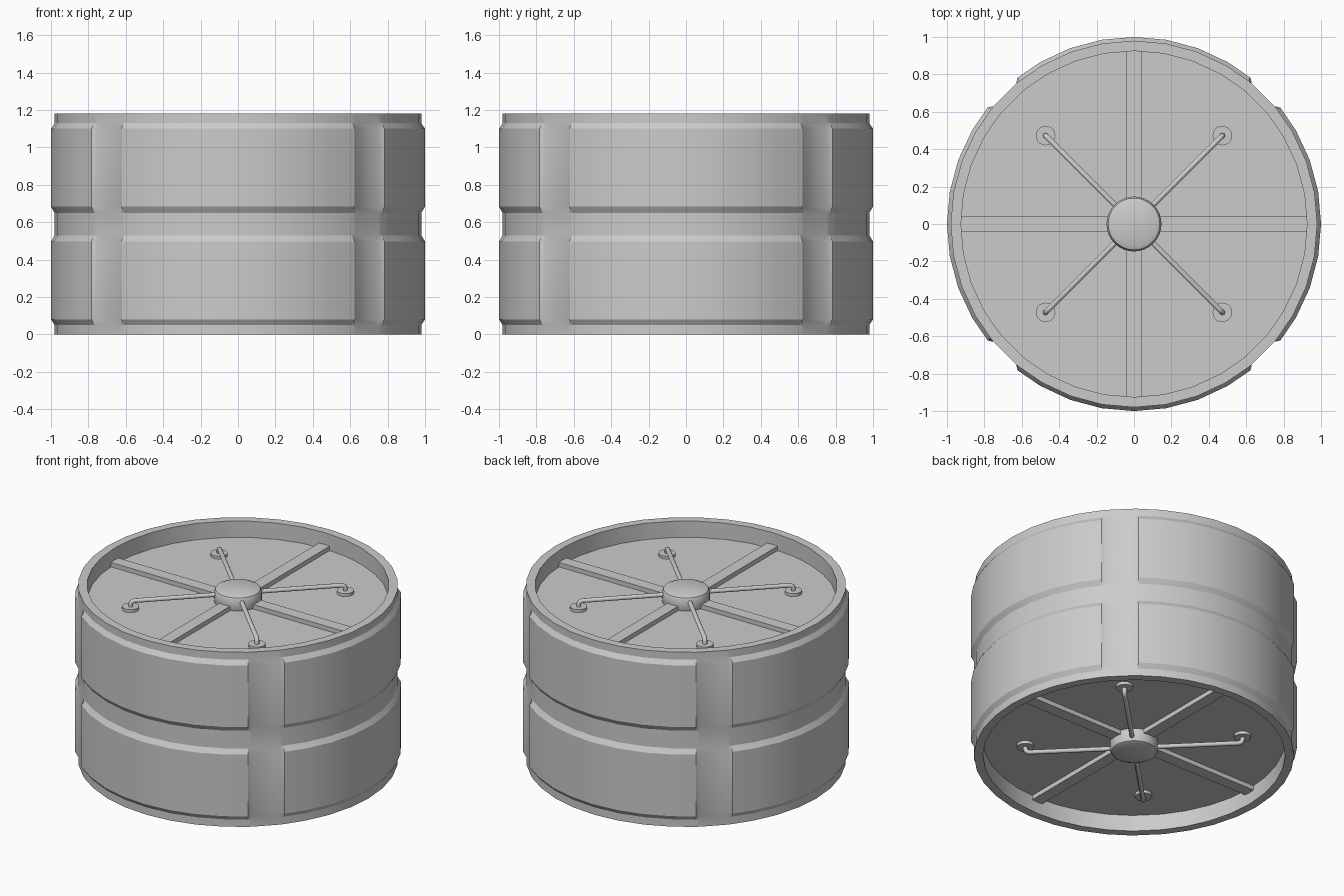
import bpy, bmesh
from math import radians, cos, sin, pi

if "Cube" in bpy.data.objects:
    bpy.data.objects.remove(bpy.data.objects["Cube"])

MID = 0.59      # symmetry plane height
R = 0.98        # base radius


def finish(name, bm, mirror=True, angle=25):
    bmesh.ops.recalc_face_normals(bm, faces=bm.faces)
    me = bpy.data.meshes.new(name)
    bm.to_mesh(me)
    bm.free()
    ob = bpy.data.objects.new(name, me)
    bpy.context.collection.objects.link(ob)
    ob.location.z = MID
    bpy.ops.object.select_all(action='DESELECT')
    bpy.context.view_layer.objects.active = ob
    ob.select_set(True)
    bpy.ops.object.shade_smooth_by_angle(angle=radians(angle))
    if mirror:
        m = ob.modifiers.new("both_ends", 'MIRROR')
        m.use_axis = (False, False, True)
        m.use_mirror_merge = False
    return ob


def lathe(bm, profile, n=32, cx=0, cy=0):
    rings = [[bm.verts.new((cx + r * cos(2 * pi * i / n), cy + r * sin(2 * pi * i / n), z - MID))
              for i in range(n)] for r, z in profile]
    for a, b in zip(rings, rings[1:]):
        for i in range(n):
            j = (i + 1) % n
            bm.faces.new((a[i], a[j], b[j], b[i]))
    bm.faces.new(rings[0])
    bm.faces.new(rings[-1])


# Drum body: raised panels on the sides, recessed lids at both ends
half = [(0.925, 1.07, 0), (0.925, 1.18, 0), (R, 1.18, 0), (R, 1.13, 0),
        (1.0, 1.10, 1), (1.0, 0.683, 1), (R, 0.65, 0)]
profile = half + [(r, 2 * MID - z, p) for r, z, p in reversed(half)]
panel = [-38.5, -30, -20, -10, 0, 10, 20, 30, 38.5]
columns = []
for q in range(4):
    columns += [(q * 90 + a, True) for a in panel]
    columns += [(q * 90 + a, False) for a in (40, 50)]
bm = bmesh.new()
rings = []
for r, z, raised in profile:
    rings.append([bm.verts.new((rr * cos(radians(a)), rr * sin(radians(a)), z - MID))
                  for a, on in columns for rr in [r if (on or not raised) else R]])
n = len(columns)
for a, b in zip(rings, rings[1:]):
    for i in range(n):
        j = (i + 1) % n
        bm.faces.new((a[i], a[j], b[j], b[i]))
bm.faces.new(rings[0])
bm.faces.new(rings[-1])
finish("drum_body", bm, mirror=False)

# Hub in the middle of each lid
bm = bmesh.new()
lathe(bm, [(0.14, 1.06), (0.147, 1.08), (0.147, 1.135), (0.138, 1.155), (0.115, 1.165)])
finish("lid_hub", bm)

# Cross ribs
for name, sx, sy in (("rib_x", 1.85, 0.08), ("rib_y", 0.08, 1.85)):
    bm = bmesh.new()
    bmesh.ops.create_cube(bm, size=1)
    bmesh.ops.scale(bm, vec=(sx, sy, 0.05), verts=bm.verts)
    bmesh.ops.translate(bm, vec=(0, 0, 1.075 - MID), verts=bm.verts)
    finish(name, bm)

# Locking rods with a bent end, each landing on a small disc
path = [(0.08, 1.125), (0.645, 1.125), (0.662, 1.118), (0.668, 1.10), (0.668, 1.065)]
S, rad = 8, 0.015
for k in range(4):
    t = radians(45 + 90 * k)
    bm = bmesh.new()
    rings = []
    for i, (d, z) in enumerate(path):
        tilt = (0, 0.2, 0.8, 1.35, pi / 2)[i]     # downward direction of the rod
        ring = []
        for s in range(S):
            u, v = rad * cos(2 * pi * s / S), rad * sin(2 * pi * s / S)
            dd, zz = d + v * sin(tilt), z + v * cos(tilt)
            ring.append(bm.verts.new((dd * cos(t) - u * sin(t), dd * sin(t) + u * cos(t), zz - MID)))
        rings.append(ring)
    for a, b in zip(rings, rings[1:]):
        for s in range(S):
            bm.faces.new((a[s], a[(s + 1) % S], b[(s + 1) % S], b[s]))
    bm.faces.new(rings[0])
    bm.faces.new(rings[-1])
    finish(f"lock_rod_{k}", bm, angle=50)

    bm = bmesh.new()
    lathe(bm, [(0.052, 1.06), (0.052, 1.09)], 20, 0.668 * cos(t), 0.668 * sin(t))
    finish(f"rod_disc_{k}", bm)
